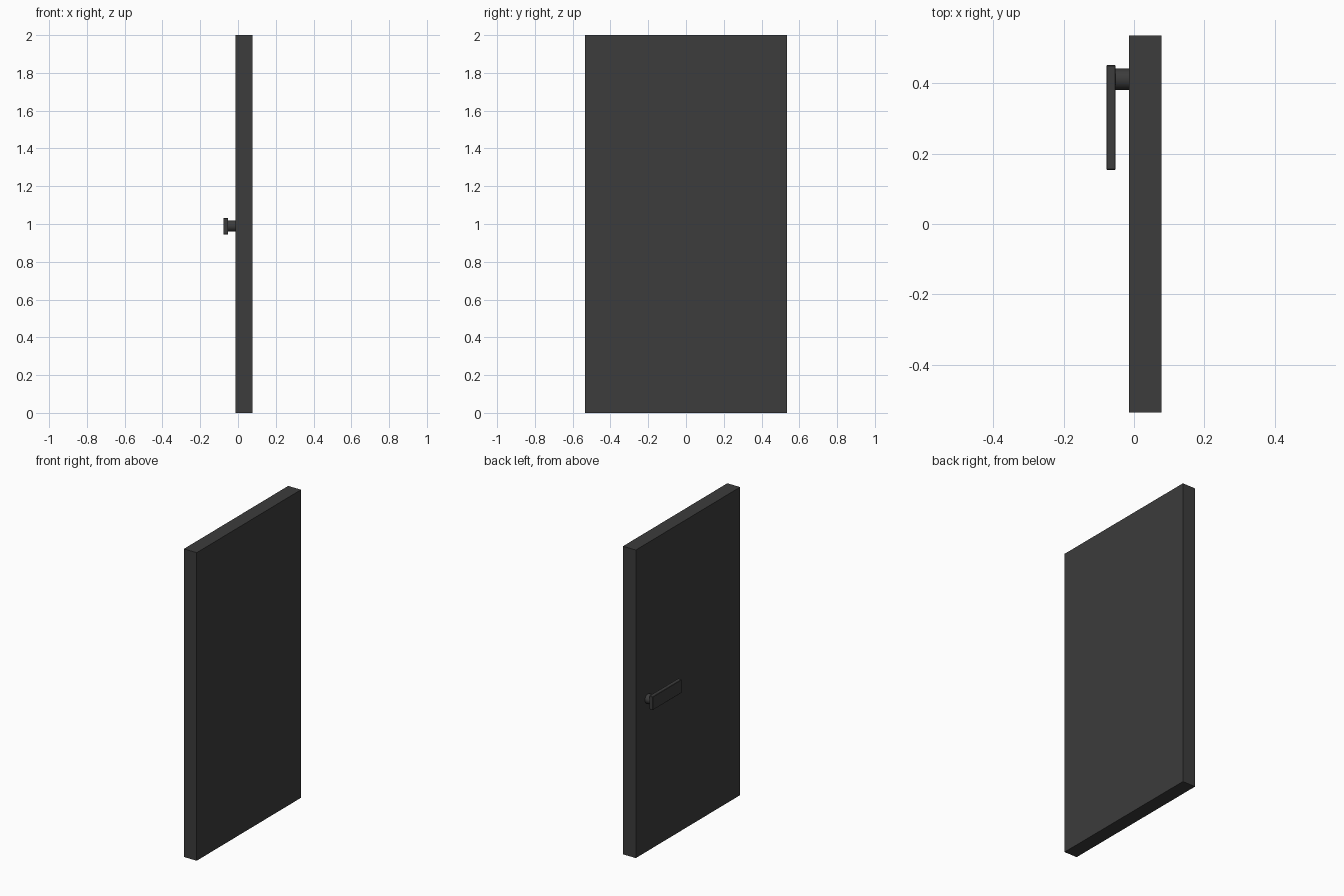
import bpy
from math import radians

if "Cube" in bpy.data.objects:
    bpy.data.objects.remove(bpy.data.objects["Cube"])

dark = bpy.data.materials.new("dark_grey")
dark.diffuse_color = (0.045, 0.045, 0.045, 1)
dark.use_nodes = True
dark.node_tree.nodes["Principled BSDF"].inputs["Base Color"].default_value = dark.diffuse_color


def box(name, lo, hi, bevel=0):
    centre = [(a + b) / 2 for a, b in zip(lo, hi)]
    bpy.ops.mesh.primitive_cube_add(size=1, location=centre)
    ob = bpy.context.object
    ob.name = name
    ob.scale = [b - a for a, b in zip(lo, hi)]
    bpy.ops.object.transform_apply(location=False, rotation=False, scale=True)
    ob.data.materials.append(dark)
    if bevel:
        mod = ob.modifiers.new("edge_bevel", 'BEVEL')
        mod.width = bevel
        mod.segments = 1
    return ob


# Door slab
box("door_panel", (-0.014, -0.535, 0), (0.078, 0.535, 2))

# Flat lever handle
box("handle_lever", (-0.078, 0.154, 0.945), (-0.052, 0.451, 1.032), bevel=0.002)

# Round spindle joining the lever to the door
bpy.ops.mesh.primitive_cylinder_add(vertices=32, radius=0.03, depth=0.044,
                                    location=(-0.034, 0.411, 0.989),
                                    rotation=(0, radians(90), 0))
spindle = bpy.context.object
spindle.name = "handle_spindle"
spindle.data.materials.append(dark)
bpy.ops.object.shade_smooth_by_angle(angle=radians(30))
